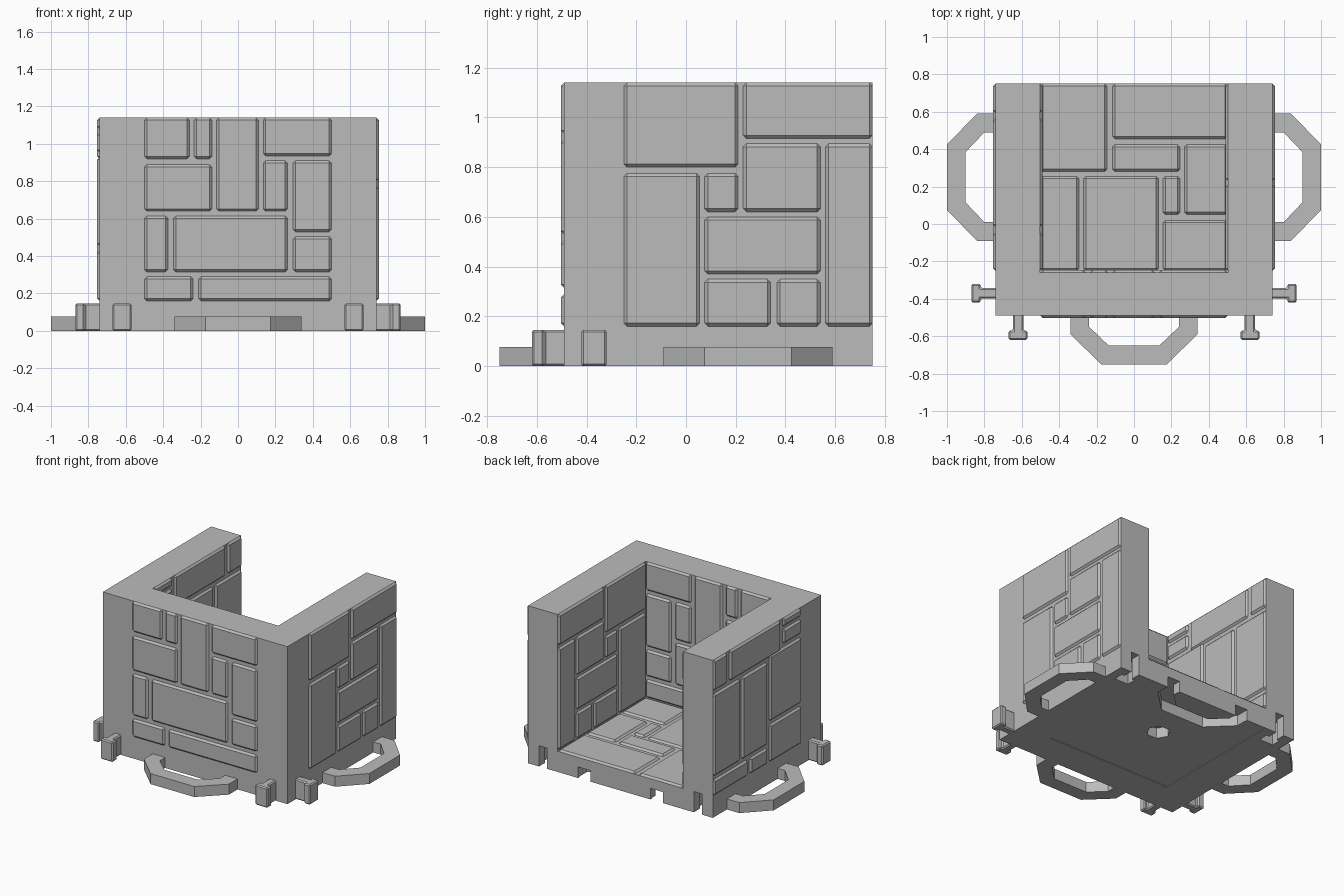
import bpy, bmesh, math
from mathutils import Matrix, Vector

if "Cube" in bpy.data.objects:
    bpy.data.objects.remove(bpy.data.objects["Cube"], do_unlink=True)

stone = bpy.data.materials.new("stone grey")
stone.use_nodes = True
GREY = (0.5, 0.5, 0.5, 1)
stone.diffuse_color = GREY
stone.node_tree.nodes["Principled BSDF"].inputs["Base Color"].default_value = GREY


def finish(bm, name):
    """Turn a bmesh into a flat shaded stone object."""
    bmesh.ops.recalc_face_normals(bm, faces=bm.faces)
    mesh = bpy.data.meshes.new(name)
    bm.to_mesh(mesh)
    bm.free()
    mesh.materials.append(stone)
    obj = bpy.data.objects.new(name, mesh)
    bpy.context.scene.collection.objects.link(obj)
    return obj


def add_box(bm, low, high):
    low, high = Vector(low), Vector(high)
    place = Matrix.Translation((low + high) / 2) @ Matrix.Diagonal((high - low).to_4d())
    return bmesh.ops.create_cube(bm, size=1, matrix=place)["verts"]


def box(name, low, high):
    bm = bmesh.new()
    add_box(bm, low, high)
    return finish(bm, name)


def prism(name, outline, low, high):
    """Extrude a plan outline between two heights."""
    bm = bmesh.new()
    face = bm.faces.new([bm.verts.new((x, y, low)) for x, y in outline])
    top = bmesh.ops.extrude_face_region(bm, geom=[face])["geom"]
    verts = [v for v in top if isinstance(v, bmesh.types.BMVert)]
    bmesh.ops.translate(bm, verts=verts, vec=(0, 0, high - low))
    return finish(bm, name)


def mirrored(half):
    """Complete a symmetric outline from its right half."""
    return half + [(-x, y) for x, y in reversed(half)]


def tee(stem, head, neck, length, root):
    return mirrored([(stem, root), (stem, neck), (head, neck), (head, length)])


def place(outline, x, y, angle):
    """Rotate an outline about z and move it into position."""
    turn = Matrix.Rotation(math.radians(angle), 2)
    return [tuple(turn @ Vector(p) + Vector((x, y))) for p in outline]


# Handle outline: y points away from the wall
OUTER = [(.34, -.01), (.34, .1), (.175, .26)]
INNER = [(.24, -.01), (.24, .06), (.135, .16)]
loop = mirrored(OUTER)
handle_plan = loop + list(reversed(mirrored(INNER)))

# Body: a solid block with the room and the sockets cut out
WALL, FRONT, BACK, TOP, FLOOR = .74, -.49, .75, 1.14, .15
body = box("walls_and_floor", (-WALL, FRONT, 0), (WALL, BACK, TOP))
cutters = [
    box("room_cutter", (-.503, -.258, FLOOR), (.503, 1, 2)),
    prism("handle_socket_cutter", place(handle_plan, 0, BACK, 180), -.1, .08),
    prism("peg_hole_cutter", [(.08 * math.cos(i * math.pi / 3), .25 + .08 * math.sin(i * math.pi / 3))
                              for i in range(6)], -.1, .08),
    box("underside_cutter", (-.5, -.26, -.1), (.5, .73, .004)),
]
for side in (-1, 1):
    slot = place(tee(.032, .055, .07, .14, -.05), side * .62, BACK, 180)
    cutters.append(prism("clip_slot_cutter", slot, -.1, FLOOR))
for cutter in cutters:
    cutter.hide_render = True
    mod = body.modifiers.new("cut", "BOOLEAN")
    mod.operation, mod.solver, mod.object = "DIFFERENCE", "EXACT", cutter
bpy.context.view_layer.update()
cut_mesh = bpy.data.meshes.new_from_object(
    body.evaluated_get(bpy.context.evaluated_depsgraph_get()))
body.modifiers.clear()
body.data = cut_mesh
for cutter in cutters:
    bpy.data.objects.remove(cutter, do_unlink=True)

# Carry handles and clips on the front and both sides
for name, x, y, angle in (("front", 0, FRONT, 180), ("left", WALL, .25, -90), ("right", -WALL, .25, 90)):
    prism(name + "_handle", place(handle_plan, x, y, angle), 0, .076)

clips = [("front_clip", -.62, FRONT, 180), ("front_clip", .62, FRONT, 180),
         ("left_clip", WALL, -.37, -90), ("right_clip", -WALL, -.37, 90)]
for name, x, y, angle in clips:
    clip = prism(name, place(tee(.028, .05, .08, .13, -.01), x, y, angle), 0, .146)
    bev = clip.modifiers.new("worn edges", "BEVEL")
    bev.width, bev.segments = .008, 1


# Brick panels: each brick is (u start, u end, v start, v end) in hundredths
FRONT_BRICKS = [
    (-50, -26, 92, 114), (-23.5, -14, 92, 114), (-11.5, 11, 64, 114), (13.5, 50, 93.5, 114),
    (-50, -14, 64, 89), (13.5, 26.5, 64, 91), (29.5, 50, 53, 91),
    (-50, -37.5, 31.5, 61.5), (-34.5, 26.5, 31.5, 61.5), (29.5, 50, 31.5, 50.5),
    (-50, -24, 16, 29), (-21, 50, 16, 29)]
LEFT_BRICKS = [
    (-25, 21, 80, 114), (23, 75, 91.5, 114), (-25, 5.5, 16, 77.5), (7.5, 21, 62, 77.5),
    (23, 54, 62, 89.5), (56, 75, 16, 89.5), (7.5, 54, 37, 60), (7.5, 34, 16, 35),
    (36.5, 54, 16, 35)]
RIGHT_BRICKS = [
    (59.5, 75, 92, 114), (-1.5, 56.5, 92, 114), (-25, -4.5, 108, 114), (-25, -4.5, 95.5, 106),
    (45, 75, 30, 89.5), (13.5, 42.5, 30, 89.5), (-25, 11, 45.5, 93), (-25, 11, 16, 43),
    (36, 75, 16, 27.5), (13.5, 33.5, 16, 27.5)]
FLOOR_BRICKS = [
    (-50, -14.5, 28, 75), (-11.5, 50, 45.5, 75), (-11.5, 24.5, 28, 42.5), (27, 50, 5, 42.5),
    (-50, -29.5, -25, 25.5), (-27, 13, -25, 25.5), (15.5, 24.5, 5, 25.5), (15.5, 50, -25, 2)]


def brick_panel(name, bricks, axis, surface, outward):
    """Lay chamfered bricks on a plane across the given axis."""
    bm = bmesh.new()
    depth = sorted((surface + outward * .013, surface - outward * .03))
    for u0, u1, v0, v1 in bricks:
        low, high = [u0 / 100, v0 / 100], [u1 / 100, v1 / 100]
        low.insert(axis, depth[0])
        high.insert(axis, depth[1])
        add_box(bm, low, high)
    bmesh.ops.bevel(bm, geom=bm.edges[:], offset=.013, segments=1, profile=.5, affect="EDGES")
    finish(bm, name)


brick_panel("front_outer_bricks", FRONT_BRICKS, 1, FRONT, -1)
brick_panel("front_inner_bricks", FRONT_BRICKS, 1, -.258, 1)
brick_panel("left_outer_bricks", LEFT_BRICKS, 0, WALL, 1)
brick_panel("left_inner_bricks", LEFT_BRICKS, 0, .503, -1)
brick_panel("right_outer_bricks", RIGHT_BRICKS, 0, -WALL, -1)
brick_panel("right_inner_bricks", RIGHT_BRICKS, 0, -.503, 1)
brick_panel("floor_bricks", FLOOR_BRICKS, 2, FLOOR, 1)
